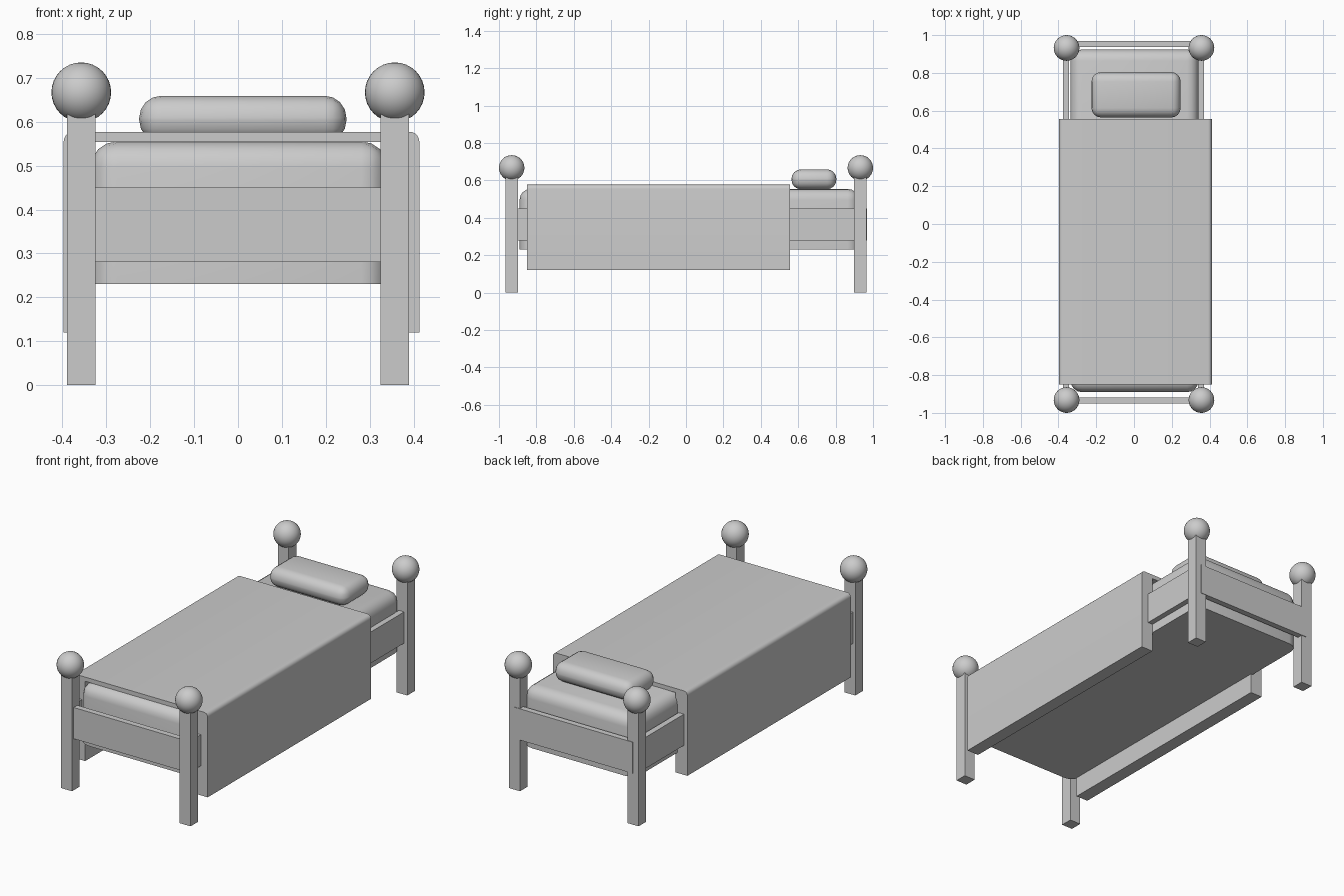
import bpy, bmesh, math
from mathutils import Matrix, Vector

cube = bpy.data.objects.get("Cube")
if cube:
    bpy.data.objects.remove(cube, do_unlink=True)


def finish(bm, name, smooth=False):
    bmesh.ops.recalc_face_normals(bm, faces=bm.faces)
    mesh = bpy.data.meshes.new(name)
    bm.to_mesh(mesh)
    bm.free()
    obj = bpy.data.objects.new(name, mesh)
    bpy.context.collection.objects.link(obj)
    if smooth:
        bpy.ops.object.select_all(action='DESELECT')
        obj.select_set(True)
        bpy.context.view_layer.objects.active = obj
        bpy.ops.object.shade_smooth_by_angle(angle=math.radians(40))
    return obj


def box(name, low, high, bevel=0, segments=4, keep_bottom_sharp=False):
    low, high = Vector(low), Vector(high)
    bm = bmesh.new()
    place = Matrix.Translation((low + high) / 2) @ Matrix.Diagonal((*(high - low), 1))
    bmesh.ops.create_cube(bm, size=1, matrix=place)
    if bevel:
        edges = [e for e in bm.edges if not keep_bottom_sharp
                 or any(v.co.z > low.z + bevel for v in e.verts)]
        bmesh.ops.bevel(bm, geom=edges, offset=bevel, segments=segments,
                        profile=0.5, affect='EDGES', clamp_overlap=True)
    return finish(bm, name, smooth=bevel > 0)


def ball(name, centre, radius):
    bm = bmesh.new()
    bmesh.ops.create_uvsphere(bm, u_segments=32, v_segments=16, radius=radius,
                              matrix=Matrix.Translation(centre))
    return finish(bm, name, smooth=True)


# Four square posts with ball finials
post_x, post_y, half = 0.357, 0.932, 0.033
for end, sy in (("foot", -1), ("head", 1)):
    for side, sx in (("right", -1), ("left", 1)):
        x, y = sx * post_x, sy * post_y
        box(f"{end}_post_{side}", (x - half, y - half, 0), (x + half, y + half, 0.65))
        ball(f"{end}_finial_{side}", (x, y, 0.667), 0.068)

# Rails joining the posts
rail_low, rail_high, rail_half = 0.28, 0.45, 0.016
for name, y in (("foot_rail", -0.934), ("head_rail", 0.952)):
    box(name, (-post_x, y - rail_half, rail_low), (post_x, y + rail_half, rail_high))
for name, x in (("side_rail_right", -0.36), ("side_rail_left", 0.355)):
    box(name, (x - rail_half, -post_y, rail_low), (x + rail_half, post_y, rail_high))

# Mattress with rounded top and corners, flat underneath
box("mattress", (-0.336, -0.89, 0.23), (0.341, 0.924, 0.555), 0.06, 4, True)

# Pillow
box("pillow", (-0.225, 0.564, 0.553), (0.247, 0.804, 0.659), 0.05, 4)

# Blanket: an arch profile with rounded shoulders, drawn along the bed
left, right, hem, top, under = -0.397, 0.413, 0.12, 0.577, 0.554
inner_left, inner_right, r = -0.325, 0.342, 0.022
turns = [math.radians(a) for a in range(0, 91, 18)]
profile = [(left, hem)]
profile += [(left + r - r * math.cos(a), top - r + r * math.sin(a)) for a in turns]
profile += [(right - r + r * math.sin(a), top - r + r * math.cos(a)) for a in turns]
profile += [(right, hem), (inner_right, hem), (inner_right, under),
            (inner_left, under), (inner_left, hem)]
bm = bmesh.new()
face = bm.faces.new([bm.verts.new((x, -0.85, z)) for x, z in profile])
new = bmesh.ops.extrude_face_region(bm, geom=[face])["geom"]
bmesh.ops.translate(bm, vec=(0, 1.405, 0),
                    verts=[g for g in new if isinstance(g, bmesh.types.BMVert)])
finish(bm, "blanket", smooth=True)
